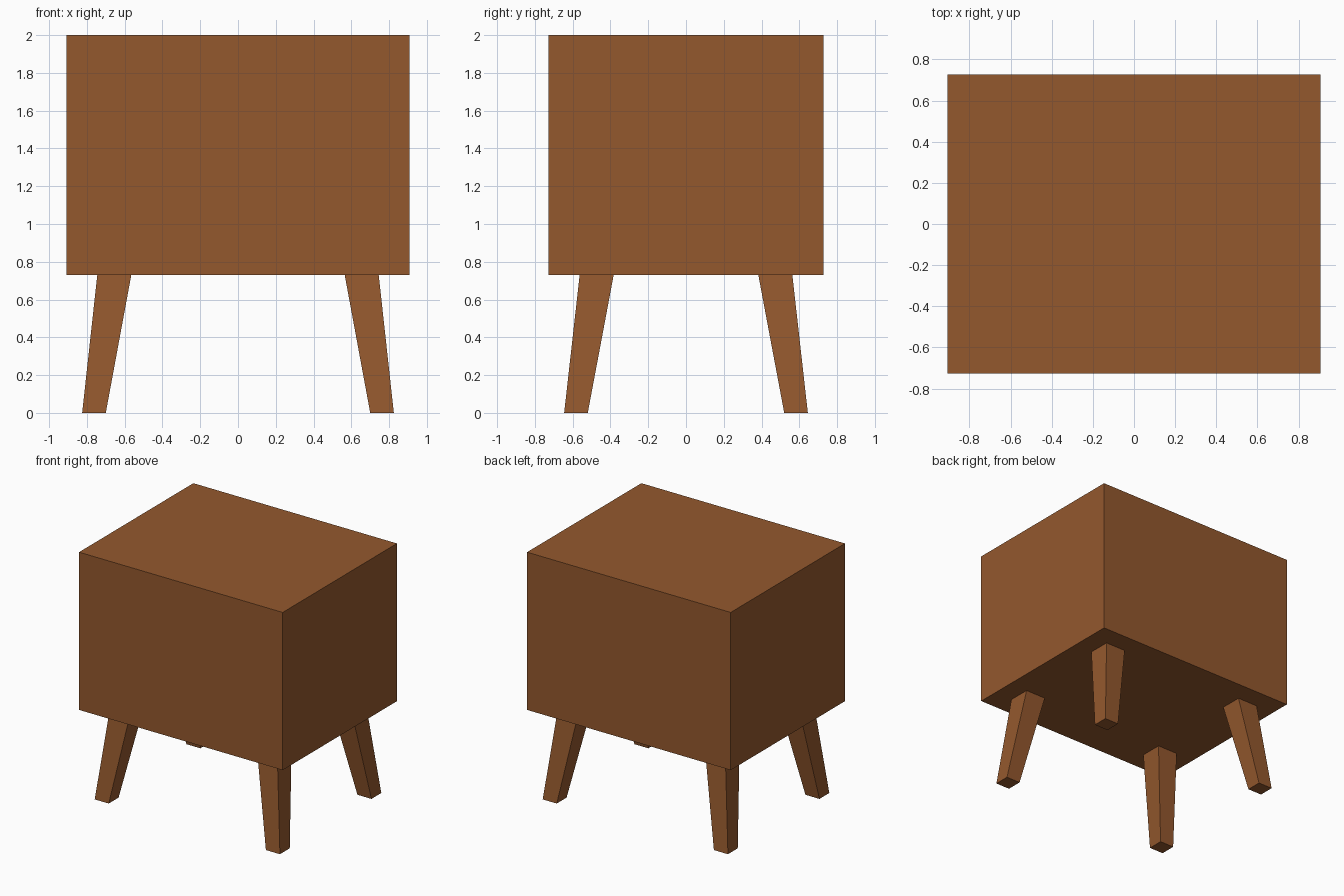
import bpy
import bmesh

if "Cube" in bpy.data.objects:
    bpy.data.objects.remove(bpy.data.objects["Cube"])

wood = bpy.data.materials.new("warm brown wood")
wood.diffuse_color = (0.295, 0.098, 0.027, 1)
wood.use_nodes = True
wood.node_tree.nodes["Principled BSDF"].inputs["Base Color"].default_value = wood.diffuse_color


def frustum(name, bottom, top):
    """Four-sided block between two rectangles given as (x0, x1, y0, y1, z)."""
    bm = bmesh.new()
    rings = []
    for x0, x1, y0, y1, z in (bottom, top):
        rings.append([bm.verts.new((x, y, z)) for x, y in
                      ((x0, y0), (x1, y0), (x1, y1), (x0, y1))])
    low, high = rings
    bm.faces.new(low[::-1])
    bm.faces.new(high)
    for i in range(4):
        j = (i + 1) % 4
        bm.faces.new((low[i], low[j], high[j], high[i]))
    bmesh.ops.recalc_face_normals(bm, faces=bm.faces)
    mesh = bpy.data.meshes.new(name)
    bm.to_mesh(mesh)
    bm.free()
    mesh.materials.append(wood)
    obj = bpy.data.objects.new(name, mesh)
    bpy.context.collection.objects.link(obj)
    return obj


# Cabinet body
W, D, Z0, Z1 = 0.907, 0.727, 0.73, 2.0
frustum("cabinet_body", (-W, W, -D, D, Z0), (-W, W, -D, D, Z1))

# Splayed, tapered legs
for sx, side in ((-1, "left"), (1, "right")):
    for sy, end in ((-1, "front"), (1, "back")):
        foot = sorted((sx * 0.70, sx * 0.825)) + sorted((sy * 0.52, sy * 0.645)) + [0.0]
        head = sorted((sx * 0.565, sx * 0.745)) + sorted((sy * 0.383, sy * 0.563)) + [Z0]
        frustum(f"{end}_{side}_leg", foot, head)
